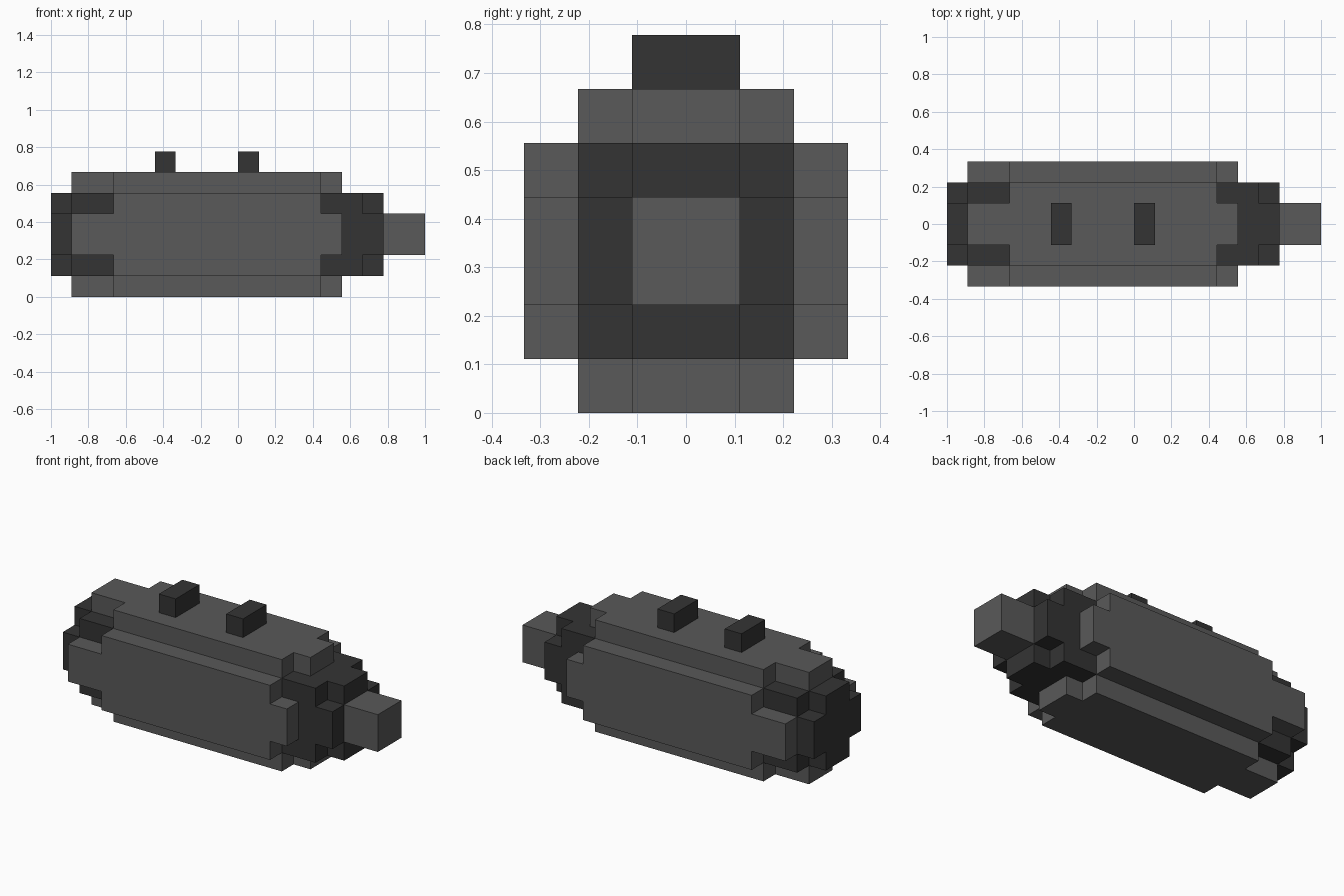
import bpy, bmesh, math
from mathutils import Matrix, Vector

cube = bpy.data.objects.get("Cube")
if cube:
    bpy.data.objects.remove(cube, do_unlink=True)

U = 1 / 9                                  # block size
CENTRE = Matrix.Translation((0, 0, 3 * U))  # long axis of the body


def material(name, value):
    m = bpy.data.materials.new(name)
    m.use_nodes = True
    colour = (value, value, value, 1)
    m.diffuse_color = colour
    bsdf = m.node_tree.nodes["Principled BSDF"]
    bsdf.inputs["Base Color"].default_value = colour
    bsdf.inputs["Roughness"].default_value = 0.8
    return m


GREY = material("mid grey", 0.1)
DARK = material("charcoal", 0.034)


def prism(name, outline, low, high, mat, turn=Matrix()):
    """Extrude a flat outline (in blocks) from low to high, then turn it about the body axis."""
    bm = bmesh.new()
    face = bm.faces.new([bm.verts.new((a, b, low)) for a, b in outline])
    grown = bmesh.ops.extrude_face_region(bm, geom=[face])["geom"]
    moved = [g for g in grown if isinstance(g, bmesh.types.BMVert)]
    bmesh.ops.translate(bm, verts=moved, vec=Vector((0, 0, high - low)))
    bmesh.ops.transform(bm, matrix=CENTRE @ Matrix.Scale(U, 4) @ turn, verts=bm.verts)
    bmesh.ops.recalc_face_normals(bm, faces=bm.faces)
    mesh = bpy.data.meshes.new(name)
    bm.to_mesh(mesh)
    bm.free()
    mesh.materials.append(mat)
    obj = bpy.data.objects.new(name, mesh)
    bpy.context.collection.objects.link(obj)
    return obj


def rect(x0, x1, y):
    return [(x0, -y), (x1, -y), (x1, y), (x0, y)]


def mirrored(half):
    """Close a half outline by mirroring it across its long axis."""
    return half + [(a, -b) for a, b in reversed(half)]


# Dark inner core
prism("core", rect(-8, 6, 2), -2, 2, DARK)

# Cross-shaped caps on both ends of the core
cross = mirrored([(-2, -1), (-1, -1), (-1, -2), (1, -2), (1, -1), (2, -1)])
along_x = Matrix.Rotation(math.pi / 2, 4, 'Y')
prism("left_end_cap", cross, -9, -8, DARK, along_x)
prism("right_end_cap", cross, 6, 7, DARK, along_x)

# Four outer panels, narrowed at both ends
panel = mirrored([(-8, -1), (-6, -1), (-6, -2), (4, -2), (4, -1), (5, -1)])
for i, side in enumerate(("top", "front", "bottom", "back")):
    prism(side + "_panel", panel, 2, 3, GREY, Matrix.Rotation(i * math.pi / 2, 4, 'X'))

# Stub on the end and two lugs on top
prism("end_stub", rect(7, 9, 1), -1, 1, GREY)
for name, x in (("rear_lug", -4), ("fore_lug", 0)):
    prism(name, rect(x, x + 1, 1), 3, 4, DARK)
